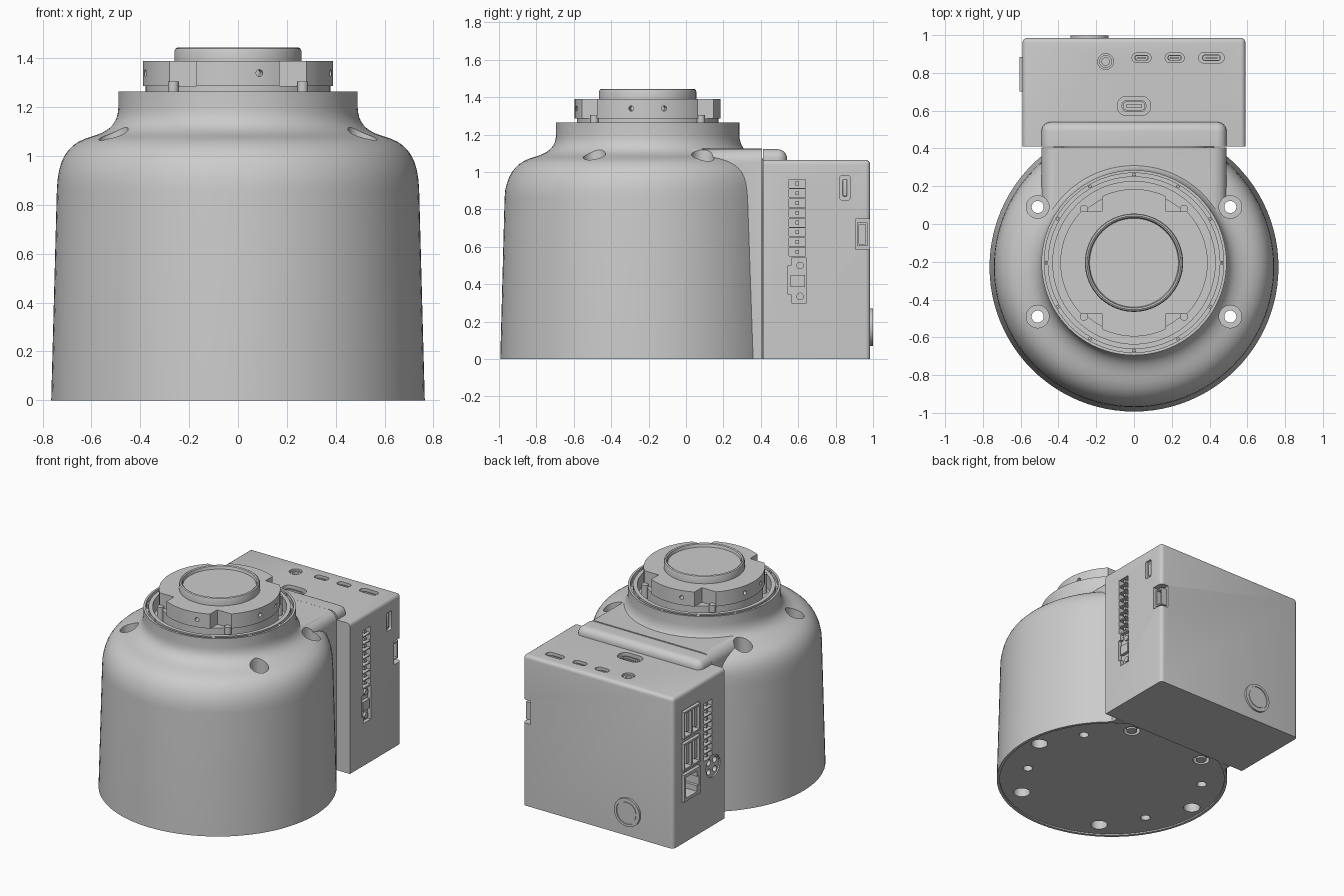
import bpy, bmesh
from math import sin, cos, pi, asin, acos, radians
from mathutils import Matrix, Vector
from mathutils.geometry import interpolate_bezier

if "Cube" in bpy.data.objects:
    bpy.data.objects.remove(bpy.data.objects["Cube"])

NECK_Y, BASE_Y = -0.205, -0.228


def finish(name, bm):
    bmesh.ops.recalc_face_normals(bm, faces=bm.faces)
    me = bpy.data.meshes.new(name)
    bm.to_mesh(me)
    bm.free()
    ob = bpy.data.objects.new(name, me)
    bpy.context.collection.objects.link(ob)
    return ob


def box(name, lo, hi, bevel=0, keep=lambda m, d: True, seg=4):
    """Box from corner to corner; keep(midpoint, direction) picks bevelled edges."""
    lo, hi = Vector(lo), Vector(hi)
    bm = bmesh.new()
    bmesh.ops.create_cube(bm, size=1)
    for v in bm.verts:
        v.co = Vector(lo[i] + (hi[i] - lo[i]) * (v.co[i] + 0.5) for i in range(3))
    if bevel:
        es = [e for e in bm.edges
              if keep((e.verts[0].co + e.verts[1].co) / 2, e.verts[0].co - e.verts[1].co)]
        bmesh.ops.bevel(bm, geom=es, offset=bevel, segments=seg, profile=0.5, affect='EDGES')
    return finish(name, bm)


def pill(name, x, y, z0, z1, w, h):
    """Upright slot with rounded ends."""
    return box(name, (x - w/2, y - h/2, z0), (x + w/2, y + h/2, z1), h * 0.45,
               lambda m, d: abs(d.z) > 1e-4)


def cyl(name, start, end, r, segs=32):
    a, b = Vector(start), Vector(end)
    rot = (b - a).to_track_quat('Z', 'Y').to_matrix().to_4x4()
    bm = bmesh.new()
    bmesh.ops.create_cone(bm, cap_ends=True, segments=segs, radius1=r, radius2=r,
                          depth=(b - a).length, matrix=Matrix.Translation((a + b) / 2) @ rot)
    return finish(name, bm)


def lathe(name, profile, cy, segs=96):
    """Closed revolve of (radius, z); cy(z) gives the axis position."""
    bm = bmesh.new()
    rings = [[bm.verts.new((r * cos(2*pi*i/segs), cy(z) + r * sin(2*pi*i/segs), z))
              for i in range(segs)] for r, z in profile]
    for a, b in zip(rings, rings[1:]):
        for i in range(segs):
            j = (i + 1) % segs
            bm.faces.new((a[i], a[j], b[j], b[i]))
    bm.faces.new(rings[0])
    bm.faces.new(rings[-1])
    return finish(name, bm)


def boolean(ob, others, op='DIFFERENCE'):
    bpy.context.view_layer.objects.active = ob
    for o in others:
        m = ob.modifiers.new(op, 'BOOLEAN')
        m.operation, m.solver, m.object = op, 'EXACT', o
        bpy.ops.object.modifier_apply(modifier=m.name)
        bpy.data.objects.remove(o)


# Bell-shaped housing with grooved neck rim
curve = lambda *p: [(v.x, v.y) for v in interpolate_bezier(*[Vector(q) for q in p], 10)]
shoulder = curve((.742, .86), (.738, 1.0), (.69, 1.055), (.6, 1.08))
throat = curve((.6, 1.08), (.53, 1.1), (.492, 1.13), (.49, 1.2))
rim = [(.49, 1.265), (.475, 1.265), (.475, 1.235), (.457, 1.235), (.457, 1.265),
       (.43, 1.265), (.43, 1.17)]
axis = lambda z: BASE_Y + (NECK_Y - BASE_Y) * min(1, max(0, (z - .9) / .25))
housing = lathe('housing', [(.765, 0)] + shoulder + throat[1:] + rim, axis)
# Bridge from housing to the electronics box
boolean(housing, [box('bridge', (-.49, 0, .0001), (.49, .405, 1.125), .07,
                      lambda m, d: abs(d.y) > 1e-4 and m.z > .5, 6)], 'UNION')
cuts = [cyl('c', (0, BASE_Y, -.1), (0, BASE_Y, .01), .745, 96)]
for s in (-1, 1):
    for y in (.09, -.49):
        cuts += [cyl('c', (s*.51, y, .95), (s*.51, y, 1.4), .06),
                 cyl('c', (s*.51, y, -.1), (s*.51, y, 1.2), .032)]
    cuts += [cyl('c', (s*x, y, -.1), (s*x, y, .14), .055) for x, y in ((.66, -.19), (.335, -.76))]
    cuts.append(cyl('c', (s*.3, .335, -.1), (s*.3, .335, .05), .055))
boolean(housing, cuts)
for s in (-1, 1):
    cyl('mount_screw', (s*.3, .335, .01), (s*.3, .335, .06), .035)
# Ribs across the rim groove
for i in range(12):
    rib = box('rim_rib', (.472, -.01, 1.23), (.46, .01, 1.264))
    rib.matrix_world = Matrix.Translation((0, NECK_Y, 0)) @ Matrix.Rotation(i*pi/6, 4, 'Z')

# Four-lobed lens flange
outline = []
a, b = asin(.27 / .39), acos(.17 / .39)
for k in range(2):
    for lo, hi in ((-a, a), (b, pi - b)):
        for i in range(17):
            t = lo + (hi - lo) * i / 16 + k * pi
            outline.append((.39 * cos(t), .39 * sin(t)))
        t = 1 if lo < 0 else -1
        f = 1 - 2 * k
        outline.append((.17 * t * f, .27 * f))
bm = bmesh.new()
face = bm.faces.new([bm.verts.new((x, y + NECK_Y, 1.287)) for x, y in outline])
top = bmesh.ops.extrude_face_region(bm, geom=[face])
bmesh.ops.translate(bm, vec=(0, 0, .103), verts=[v for v in top['geom'] if isinstance(v, bmesh.types.BMVert)])
flange = finish('lens_flange', bm)
pins = []
for ang in (-13, 13, 167, 193, -77, 103):
    d = Vector((cos(radians(ang)), sin(radians(ang)), 0))
    c = Vector((0, NECK_Y, 1.34))
    pins.append(cyl('c', c + d * .34, c + d * .42, .014, 16))
boolean(flange, pins)
cyl('lens_base', (0, NECK_Y, 1.16), (0, NECK_Y, 1.287), .378, 96)
lathe('lens_ring', [(.26, 1.38), (.26, 1.43), (.256, 1.44), (.248, 1.445), (.24, 1.44),
                    (.235, 1.42)], lambda z: NECK_Y)
for sx in (-1, 1):
    for sy in (-1, 1):
        cyl('lens_screw', (sx*.265, NECK_Y + sy*.295 - .01*sy, 1.17),
            (sx*.265, NECK_Y + sy*.285, 1.305), .022, 20)

# Electronics box
case = box('electronics_box', (-.59, .411, 0), (.59, .985, 1.065), .025,
           lambda m, d: m.y > .42 and m.z > .02)
box('box_ridge', (-.49, .411, 1.0), (.49, .54, 1.122), .05,
    lambda m, d: m.y > .42 and m.z > 1.01, 6)
# Sockets on top
cuts = [cyl('c', (-.15, .86, .95), (-.15, .86, 1.2), .042)]
for x, y, w, h in ((.04, .88, .1, .05), (.215, .88, .1, .05), (.41, .88, .135, .055), (0, .625, .175, .1)):
    cuts.append(pill('c', x, y, 1.03, 1.2, w, h))
    socket = pill('top_socket', x, y, 1.0, 1.05, w * .75, h * .62)
    boolean(socket, [pill('c', x, y, 1.02, 1.2, w * .65, h * .42)])
    box('socket_tongue', (x - w*.24, y - h*.07, 1.0), (x + w*.24, y + h*.07, 1.045))
# Pin-header windows on both sides
for s, ztop in ((1, .96), (-1, .9)):
    for i in range(8):
        z = ztop - i * .052
        cuts.append(box('c', (s*.55 - .001, .55, z - .045), (s*.7, .64, z)) if s > 0 else
                    box('c', (-.7, .55, z - .045), (-.549, .64, z)))
        box('header_pin', (s*.565 - .018, .585, z - .032), (s*.565 + .018, .605, z - .012))
# Right side: cable recess, slot and corner notch
cuts += [box('c', (.565, .565, .3), (.7, .645, .54)), box('c', (.565, .545, .345), (.7, .58, .5)),
         box('c', (.57, .822, .85), (.7, .878, .98), .012, lambda m, d: abs(d.x) > .01),
         box('c', (.53, .905, .585), (.7, 1.1, .75))]
for z in (.5, .335):
    cyl('cable_pin', (.55, .61, z), (.58, .61, z), .02, 20)
box('cable_latch', (.55, .56, .385), (.588, .635, .45))
box('slot_bar', (.56, .838, .87), (.582, .862, .96), .006)
slot = box('notch_port', (.52, .915, .605), (.575, .97, .73))
boolean(slot, [box('c', (.54, .925, .615), (.7, .96, .72))])
# Left side: double ports, network socket and round connector
for z in (.84, .615, .395):
    cuts.append(box('c', (-.7, .695, z - .105), (-.45, .89, z + .1)))
    shell = box('port_shell', (-.605, .702, z - .098), (-.46, .883, z + .093))
    if z > .5:
        boolean(shell, [box('c', (-.7, y - .036, z - .085), (-.49, y + .036, z + .08)) for y in (.748, .837)])
        for y in (.745, .834):
            box('port_tongue', (-.585, y - .03, z - .07), (-.48, y - .006, z + .065))
    else:
        boolean(shell, [box('c', (-.7, .74, z - .075), (-.49, .865, z + .07)),
                        box('c', (-.7, .72, z - .035), (-.49, .75, z + .03))])
        for i in range(6):
            box('network_contact', (-.57, .83, z - .055 + i*.02), (-.48, .86, z - .047 + i*.02))
cuts.append(cyl('c', (-.58, .54, .42), (-.7, .54, .42), .078))
for y in (-1, 1):
    for z in (-1, 1):
        cuts.append(cyl('c', (-.53, .54 + y*.033, .42 + z*.033), (-.7, .54 + y*.033, .42 + z*.033), .021, 20))
boolean(case, cuts)
# Audio jack in its socket
jack = cyl('audio_jack', (-.15, .86, .94), (-.15, .86, 1.055), .034)
boolean(jack, [cyl('c', (-.15, .86, .98), (-.15, .86, 1.2), .02)])
# Power button on the back
button = cyl('button', (-.235, .97, .17), (-.235, .999, .17), .1, 48)
boolean(button, [cyl('c', (-.235, .993, .17), (-.235, 1.1, .17), .082, 48)])
cyl('button_cap', (-.235, .97, .17), (-.235, .997, .17), .07, 48)

for ob in bpy.context.scene.objects:
    ob.select_set(True)
bpy.context.view_layer.objects.active = housing
bpy.ops.object.shade_smooth_by_angle(angle=radians(32))
